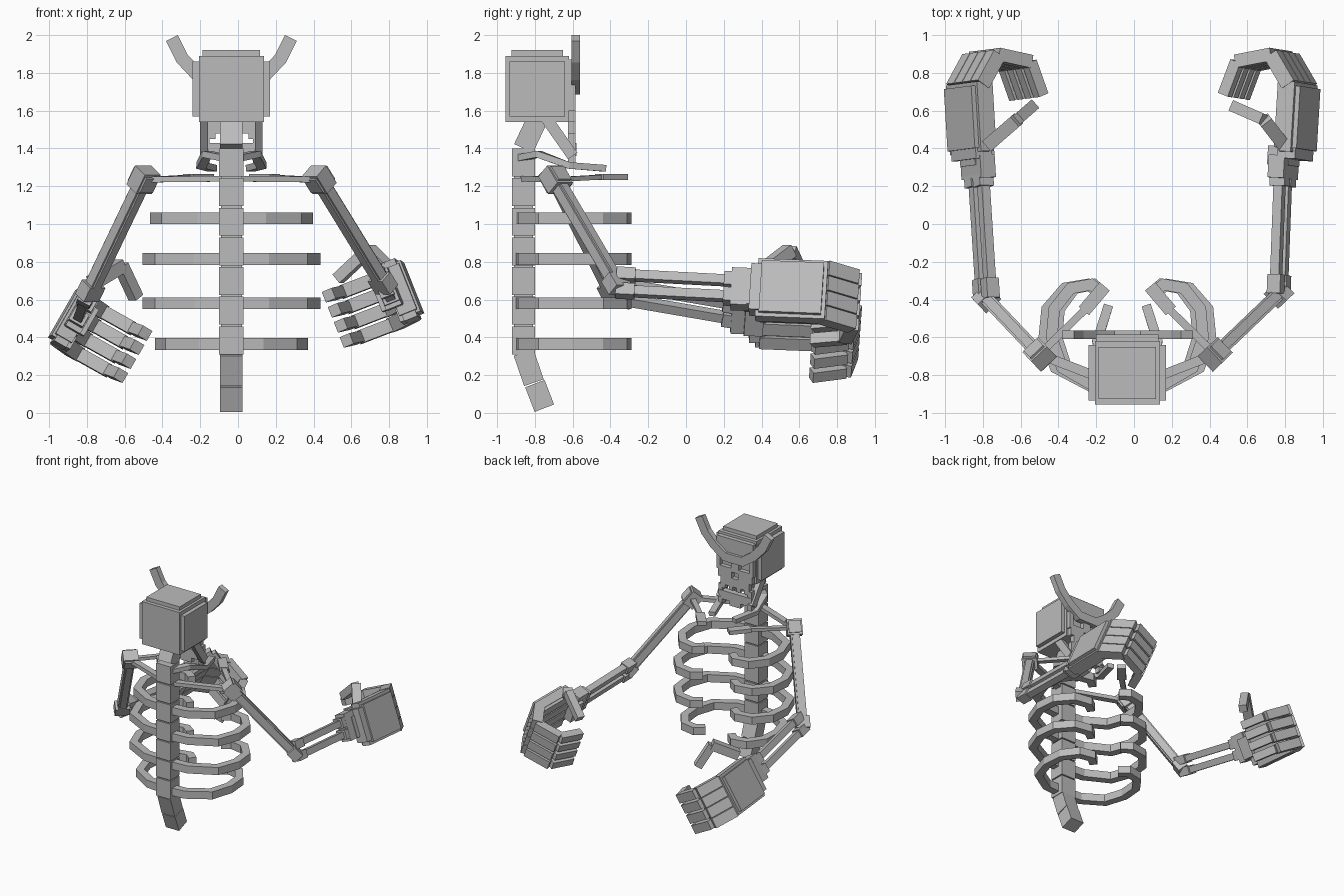
import bpy, bmesh
from mathutils import Vector, Matrix

if "Cube" in bpy.data.objects:
    bpy.data.objects.remove(bpy.data.objects["Cube"])

bone = bpy.data.materials.new("bone_grey")
bone.use_nodes = True
GREY = (0.5, 0.5, 0.5, 1)
bone.diffuse_color = GREY
bone.node_tree.nodes["Principled BSDF"].inputs["Base Color"].default_value = GREY
CX = -0.035  # body centre line


def finish(name, bm):
    me = bpy.data.meshes.new(name)
    bm.normal_update()
    bm.to_mesh(me)
    bm.free()
    me.materials.append(bone)
    ob = bpy.data.objects.new(name, me)
    bpy.context.collection.objects.link(ob)
    return ob


def add_box(bm, centre, size, axes=None):
    m = Matrix.Translation(centre)
    if axes:
        m = m @ Matrix(axes).transposed().to_4x4()
    bmesh.ops.create_cube(bm, size=1, matrix=m @ Matrix.Diagonal((*size, 1)))


def box(name, lo, hi):
    bm = bmesh.new()
    lo, hi = Vector(lo), Vector(hi)
    add_box(bm, (lo + hi) / 2, hi - lo)
    return finish(name, bm)


def beam(bm, a, b, wide, tall, up=(0, 0, 1)):
    a, b = Vector(a), Vector(b)
    d = (b - a).normalized()
    side = d.cross(Vector(up)).normalized()
    add_box(bm, (a + b) / 2, ((b - a).length, wide, tall), (d, side, side.cross(d)))


def strip(name, pts, wide, tall, up=(0, 0, 1)):
    """Sweep a rectangle along a path, mitred at the bends."""
    pts = [Vector(p) for p in pts]
    up = Vector(up)
    bm = bmesh.new()
    rings = []
    for i, p in enumerate(pts):
        d1 = (p - pts[i - 1]).normalized() if i else (pts[1] - p).normalized()
        d2 = (pts[i + 1] - p).normalized() if i < len(pts) - 1 else d1
        d = (d1 + d2).normalized()
        s = d.cross(up).normalized()
        t = s.cross(d)
        s = s * (wide / 2 / max(d.dot(d1), 0.5))
        t = t * (tall / 2)
        rings.append([bm.verts.new(p + q) for q in (s + t, t - s, -s - t, s - t)])
    for r, q in zip(rings, rings[1:]):
        for k in range(4):
            bm.faces.new((r[k], r[k - 1], q[k - 1], q[k]))
    bm.faces.new(rings[0])
    bm.faces.new(rings[-1][::-1])
    bmesh.ops.recalc_face_normals(bm, faces=bm.faces)
    return finish(name, bm)


# Spine: stacked vertebrae with a thinner core, then the bent tail and neck
for i in range(7):
    z = 0.31 + i * 0.157
    box("vertebra", (CX - 0.065, -0.92, z), (CX + 0.065, -0.80, z + 0.148))
box("spine_core", (CX - 0.055, -0.91, 0.31), (CX + 0.055, -0.81, 1.40))
for name, a, b in (("tail_upper", (CX, -0.86, 0.32), (CX, -0.805, 0.16)),
                   ("tail_lower", (CX, -0.80, 0.155), (CX, -0.75, 0.025)),
                   ("neck", (CX, -0.86, 1.40), (CX, -0.78, 1.57))):
    bm = bmesh.new()
    beam(bm, a, b, 0.12, 0.11, (0, 1, 0))
    finish(name, bm)

# Ribs: four mirrored pairs, plus a small collar pair below the jaw
RIB = [(0.05, -0.87), (0.19, -0.86), (0.38, -0.76), (0.44, -0.60),
       (0.425, -0.45), (0.33, -0.34), (0.21, -0.32), (0.14, -0.37)]
for z, sx in ((1.03, 0.91), (0.815, 1), (0.58, 1), (0.365, 0.85)):
    for s in (-1, 1):
        strip("rib", [(CX + s * x * sx, y, z) for x, y in RIB], 0.06, 0.062)
COLLAR = [(0.04, -0.88, 1.35), (0.13, -0.78, 1.37), (0.16, -0.62, 1.31), (0.10, -0.43, 1.295)]
for s in (-1, 1):
    strip("collar_rib", [(CX + s * x, y, z) for x, y, z in COLLAR], 0.05, 0.035)

# Skull: three overlapping boxes make the stepped edges
for name, w, y0, y1, z0, z1 in (("skull_sides", 0.205, -0.935, -0.64, 1.57, 1.86),
                                ("skull_core", 0.172, -0.955, -0.62, 1.54, 1.89),
                                ("skull_cap", 0.152, -0.925, -0.65, 1.56, 1.92)):
    box(name, (CX - w, y0, z0), (CX + w, y1, z1))


def face_part(name, x0, x1, z0, z1, y0=-0.625, y1=-0.585):
    box(name, (CX + x0, y0, z0), (CX + x1, y1, z1))


# Face: plates left open around the eyes and nose
face_part("forehead", -0.165, 0.165, 1.71, 1.87)
face_part("nose_bridge", -0.035, 0.035, 1.60, 1.71)
face_part("upper_jaw", -0.13, 0.13, 1.48, 1.55)
for s in (-1, 1):
    a, b = sorted((s * 0.135, s * 0.165))
    face_part("temple", a, b, 1.60, 1.71)
    a, b = sorted((s * 0.03, s * 0.155))
    face_part("cheek", a, b, 1.54, 1.63)
for k in range(4):
    x = -0.12 + k * 0.07
    face_part("upper_tooth", x, x + 0.035, 1.45, 1.48)

# Lower jaw: chin plate, fangs and two struts hinged at the skull
face_part("chin", -0.14, 0.14, 1.36, 1.43, -0.63, -0.58)
face_part("chin_point", -0.05, 0.05, 1.32, 1.37)
for s in (-1, 1):
    a, b = sorted((s * 0.115, s * 0.15))
    face_part("fang", a, b, 1.32, 1.48)
    bm = bmesh.new()
    beam(bm, (CX + s * 0.145, -0.74, 1.56), (CX + s * 0.145, -0.60, 1.36), 0.04, 0.06)
    finish("jaw_strut", bm)

# Horns: one U-shaped band across the brow
HORN = [(0.315, 1.985), (0.26, 1.875), (0.18, 1.79), (0.08, 1.72)]
strip("horns", [(CX - x, -0.585, z) for x, z in HORN]
      + [(CX + x, -0.585, z) for x, z in HORN[::-1]], 0.07, 0.045, (0, 1, 0))

# Arms: joints, hand axes and thumb path per side
ARMS = (
    ("left", 1, (0.43, -0.69, 1.235), (0.765, -0.37, 0.69), (0.79, 0.30, 0.655),
     (0.865, 0.56, 0.645), (0.37, 0, -0.93), [(0.79, 0.42, 0.76), (0.69, 0.55, 0.86), (0.53, 0.62, 0.71)]),
    ("right", -1, (-0.50, -0.69, 1.235), (-0.78, -0.395, 0.65), (-0.825, 0.30, 0.53),
     (-0.87, 0.56, 0.50), (-0.5, 0, -0.866), [(-0.77, 0.42, 0.69), (-0.62, 0.55, 0.78), (-0.54, 0.62, 0.61)]),
)
for side, s, shoulder, elbow, wrist, palm, across, thumb in ARMS:
    shoulder, elbow, wrist, palm, across = map(Vector, (shoulder, elbow, wrist, palm, across))
    fwd = Vector((0.06 * s, 1, -0.04)).normalized()
    inward = Vector((-s * abs(across.z), 0, -abs(across.x)))
    inward = (inward - fwd * inward.dot(fwd)).normalized()
    across = (across - fwd * across.dot(fwd) - inward * across.dot(inward)).normalized()
    axes = (across, fwd, inward)

    def at(u, f, n, origin=palm):
        return origin + across * u + fwd * f + inward * n

    # Shoulder blade bar and collar bone
    bm = bmesh.new()
    beam(bm, (CX, -0.87, 1.24), shoulder, 0.05, 0.03)
    beam(bm, shoulder, (CX + s * 0.19, -0.42, 1.25), 0.04, 0.025)
    beam(bm, (CX + s * 0.23, -0.46, 1.25), (CX + s * 0.12, -0.33, 1.25), 0.07, 0.032)
    finish(side + "_collar_bone", bm)

    # Upper arm with a knob at each end
    bm = bmesh.new()
    d = (elbow - shoulder).normalized()
    beam(bm, shoulder, elbow, 0.072, 0.055)
    beam(bm, shoulder, elbow, 0.05, 0.075)
    beam(bm, shoulder - d * 0.06, shoulder + d * 0.06, 0.115, 0.09)
    beam(bm, shoulder - d * 0.045, shoulder + d * 0.045, 0.095, 0.115)
    beam(bm, elbow - d * 0.04, elbow + d * 0.05, 0.11, 0.08)
    finish(side + "_upper_arm", bm)

    # Forearm: two parallel bones with stepped ends
    bm = bmesh.new()
    for off in (-0.045, 0.045):
        a, b = elbow + across * off, wrist + across * off
        beam(bm, a, b, 0.05, 0.05, inward)
        beam(bm, a, a.lerp(b, 0.15), 0.065, 0.075, inward)
        beam(bm, a.lerp(b, 0.85), b, 0.075, 0.085, inward)
    finish(side + "_forearm", bm)

    # Wrist and stepped palm
    bm = bmesh.new()
    add_box(bm, at(0, 0.0, 0, wrist), (0.21, 0.12, 0.09), axes)
    add_box(bm, at(0.02, 0.06, 0.01, wrist), (0.16, 0.10, 0.12), axes)
    add_box(bm, at(0, -0.18, 0), (0.26, 0.08, 0.10), axes)
    finish(side + "_wrist", bm)
    bm = bmesh.new()
    add_box(bm, at(0, 0, 0), (0.33, 0.37, 0.075), axes)
    add_box(bm, at(0, 0, -0.02), (0.29, 0.33, 0.085), axes)
    for k in range(4):
        add_box(bm, at(-0.126 + k * 0.084, 0.01, 0.035), (0.07, 0.35, 0.05), axes)
    finish(side + "_palm", bm)

    # Four curled fingers and a bent thumb
    for k in range(4):
        u = -0.129 + k * 0.086
        path = [at(u, f, n) for f, n in ((0.17, 0), (0.325, 0.11), (0.28, 0.31), (0.10, 0.37))]
        bm = bmesh.new()
        for j, w in enumerate((0.08, 0.07, 0.06)):
            beam(bm, path[j], path[j + 1], w, w, across)
        finish(side + "_finger", bm)
    bm = bmesh.new()
    beam(bm, thumb[0], thumb[1], 0.07, 0.07)
    beam(bm, thumb[1], thumb[2], 0.06, 0.06)
    finish(side + "_thumb", bm)
